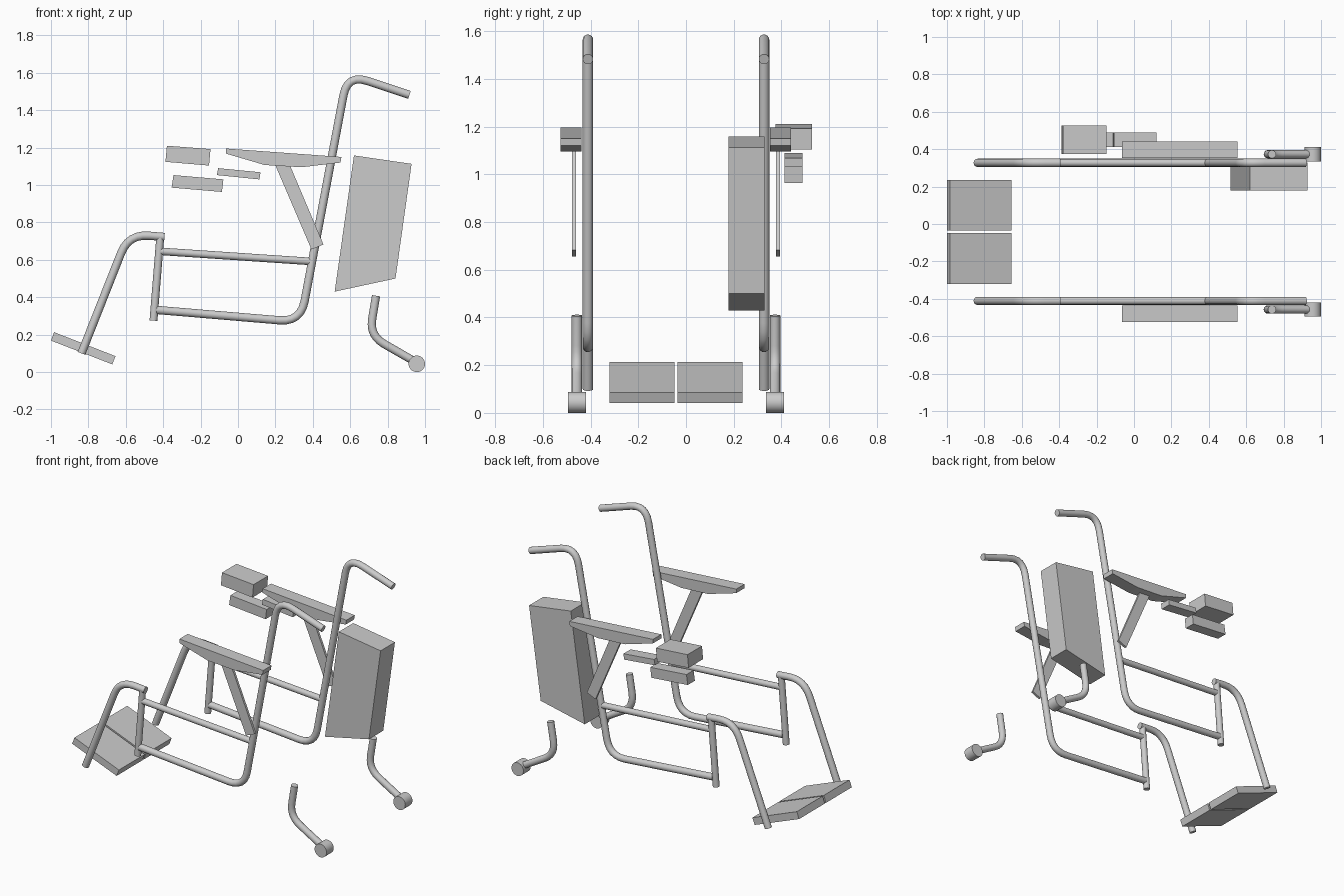
import bpy, bmesh, math
from mathutils import Vector

if "Cube" in bpy.data.objects:
    bpy.data.objects.remove(bpy.data.objects["Cube"])

MID = -0.042  # y of the plane the chair is mirrored about


def finish(ob):
    bpy.ops.object.select_all(action='DESELECT')
    ob.select_set(True)
    bpy.context.view_layer.objects.active = ob
    if ob.type == 'CURVE':
        bpy.ops.object.convert(target='MESH')
    bpy.ops.object.shade_smooth_by_angle(angle=math.radians(40))


def tube(name, pts, y, r=0.022, fillet=0.0):
    """Round tube along an (x, z) path with rounded corners."""
    p = [Vector((x, y, z)) for x, z in pts]
    path = [p[0]]
    for a, b, c in zip(p, p[1:], p[2:]):
        s, e = b + (a - b).normalized() * fillet, b + (c - b).normalized() * fillet
        for i in range(7):
            t = i / 6
            path.append(s * (1 - t) ** 2 + b * 2 * t * (1 - t) + e * t * t)
    path.append(p[-1])
    cu = bpy.data.curves.new(name, 'CURVE')
    cu.dimensions = '3D'
    cu.bevel_depth, cu.bevel_resolution, cu.use_fill_caps = r, 6, True
    sp = cu.splines.new('POLY')
    sp.points.add(len(path) - 1)
    for q, v in zip(sp.points, path):
        q.co = (*v, 1)
    ob = bpy.data.objects.new(name, cu)
    bpy.context.collection.objects.link(ob)
    finish(ob)


def slab(name, pts, y0, y1):
    """Flat (x, z) profile extruded from y0 to y1."""
    bm = bmesh.new()
    f = bm.faces.new([bm.verts.new((x, y0, z)) for x, z in pts])
    ext = bmesh.ops.extrude_face_region(bm, geom=[f])
    bmesh.ops.translate(bm, vec=(0, y1 - y0, 0),
                        verts=[g for g in ext['geom'] if isinstance(g, bmesh.types.BMVert)])
    bmesh.ops.recalc_face_normals(bm, faces=bm.faces)
    me = bpy.data.meshes.new(name)
    bm.to_mesh(me)
    bm.free()
    bpy.context.collection.objects.link(bpy.data.objects.new(name, me))


for side, s in (("left", 1), ("right", -1)):
    def Y(d):
        return MID + s * d

    # Tubular side frame
    tube(f"back_frame_{side}", [(0.917, 1.482), (0.585, 1.592), (0.335, 0.267), (-0.435, 0.332)],
         Y(0.369), fillet=0.115)
    tube(f"seat_rail_{side}", [(-0.425, 0.646), (0.395, 0.591)], Y(0.369), r=0.02)
    tube(f"front_post_{side}", [(-0.415, 0.73), (-0.452, 0.275)], Y(0.369), r=0.021)
    tube(f"leg_tube_{side}", [(-0.393, 0.722), (-0.585, 0.738), (-0.837, 0.1)],
         Y(0.369), fillet=0.11)

    # Foot plate
    slab(f"foot_plate_{side}", [(-0.983, 0.213), (-0.655, 0.085), (-0.672, 0.041), (-1.0, 0.168)],
         Y(0.006), Y(0.278))

    # Armrest pad and its strut
    slab(f"armrest_{side}", [(-0.065, 1.195), (0.553, 1.15), (0.548, 1.12), (0.34, 1.095),
                             (0.142, 1.107), (-0.065, 1.168)], Y(0.395), Y(0.483))
    slab(f"armrest_strut_{side}", [(0.2, 1.105), (0.28, 1.1), (0.457, 0.682), (0.393, 0.655)],
         Y(0.419), Y(0.435))

    # Rear anti-tip leg and roller
    tube(f"rear_leg_{side}", [(0.738, 0.408), (0.703, 0.195), (0.956, 0.05)],
         Y(0.415), fillet=0.09)
    bpy.ops.mesh.primitive_cylinder_add(vertices=32, radius=0.044, depth=0.076,
                                        location=(0.956, Y(0.415), 0.044),
                                        rotation=(math.pi / 2, 0, 0))
    bpy.context.object.name = f"rear_roller_{side}"
    finish(bpy.context.object)

# Rear storage pack
slab("rear_pack", [(0.62, 1.158), (0.928, 1.113), (0.842, 0.5), (0.517, 0.43)], 0.178, 0.329)

# Hand control unit beside the left armrest
slab("control_box", [(-0.38, 1.21), (-0.147, 1.192), (-0.155, 1.104), (-0.388, 1.124)], 0.374, 0.527)
slab("control_base", [(-0.345, 1.053), (-0.078, 1.03), (-0.086, 0.963), (-0.355, 0.986)], 0.413, 0.488)
slab("control_arm", [(-0.106, 1.09), (0.12, 1.068), (0.115, 1.03), (-0.113, 1.053)], 0.413, 0.488)
